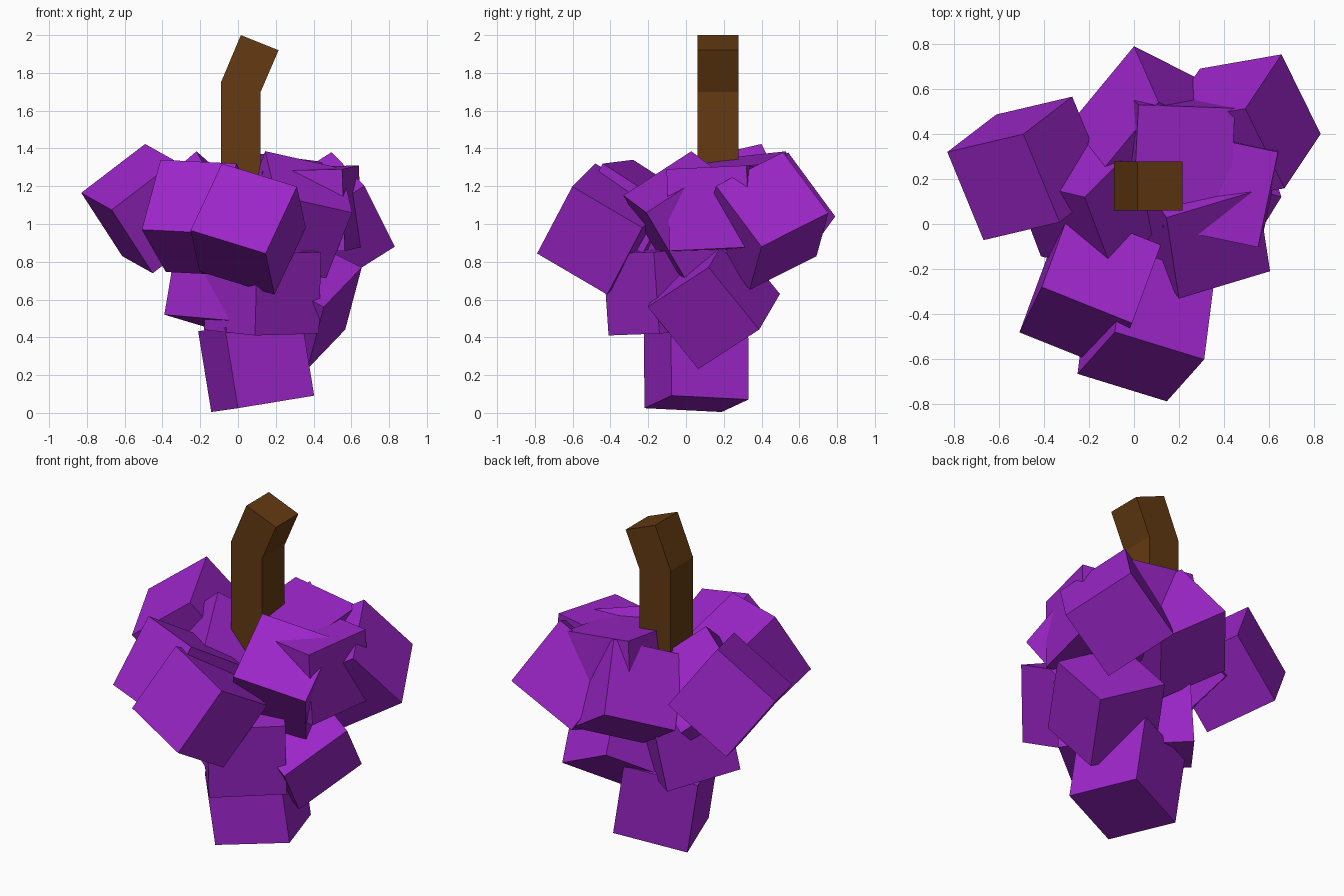
import bpy, bmesh
from mathutils import Vector, Matrix

if "Cube" in bpy.data.objects:
    bpy.data.objects.remove(bpy.data.objects["Cube"])

EDGE = 0.433


def material(name, rgb):
    m = bpy.data.materials.new(name)
    m.diffuse_color = (*rgb, 1)
    m.use_nodes = True
    m.node_tree.nodes["Principled BSDF"].inputs["Base Color"].default_value = m.diffuse_color
    return m


purple = material("grape purple", (0.33, 0.019, 0.58))
brown = material("stem brown", (0.125, 0.042, 0.006))


def add_object(name, bm, mat):
    bmesh.ops.recalc_face_normals(bm, faces=bm.faces)
    me = bpy.data.meshes.new(name)
    bm.to_mesh(me)
    bm.free()
    me.materials.append(mat)
    ob = bpy.data.objects.new(name, me)
    bpy.context.collection.objects.link(ob)


def grape(name, corner, a, b):
    """Cube from one corner and two edge directions (third is their cross)."""
    u = Vector(a).normalized()
    w = u.cross(Vector(b)).normalized()
    v = w.cross(u)
    centre = Vector(corner) + (u + v + w) * EDGE / 2
    rot = Matrix((u, v, w)).transposed().to_4x4()
    bm = bmesh.new()
    bmesh.ops.create_cube(bm, size=EDGE, matrix=Matrix.Translation(centre) @ rot)
    add_object(name, bm, purple)


# Grapes: corner, first edge, second edge
grapes = {
    "bottom": ((0, -.22, .025), (.395, .14, .065), (-.14, .42, -.02)),
    "front": ((-.085, -.48, 1.32), (.39, -.12, -.12), (-.165, -.19, -.36)),
    "front_left": ((-.41, -.28, 1.34), (.4, -.16, -.02), (-.1, -.205, -.375)),
    "left": ((-.83, .32, 1.165), (.34, .08, .26), (.16, -.39, -.09)),
    "back_right": ((.83, .4, .88), (-.16, -.24, .32), (-.17, .36, .17)),
    "back": ((0, .79, 1.04), (.11, -.25, .34), (-.26, -.315, -.147)),
    "top": ((.02, .53, 1.385), (.42, -.015, -.055), (0, -.43, -.05)),
    "right": ((.64, .32, 1.31), (-.09, -.43, -.02), (-.42, .09, -.01)),
    "front_right": ((.605, -.21, 1.06), (-.4, -.12, .09), (-.045, .36, .23)),
    "lower_right": ((.655, .12, .77), (-.085, .26, -.32), (-.2, -.32, -.21)),
    "lower_front": ((.09, -.41, .41), (.34, .27, .01), (-.27, .34, .03)),
    "lower_left": ((-.39, .03, .52), (.34, -.27, -.03), (.29, .31, -.08)),
    "upper_left": ((-.22, .12, 1.385), (.26, .26, -.23), (.13, -.34, -.24)),
}
for key, (corner, a, b) in grapes.items():
    grape("grape_" + key, corner, a, b)

# Bent square stem: x/z sections joined along the path
sections = [((-.09, 1.05), (.12, 1.05)), ((-.09, 1.75), (.12, 1.70)), ((.015, 2.0), (.215, 1.92))]
bm = bmesh.new()
rings = []
for (x0, z0), (x1, z1) in sections:
    rings.append([bm.verts.new(p) for p in
                  ((x0, .06, z0), (x1, .06, z1), (x1, .277, z1), (x0, .277, z0))])
for lo, hi in zip(rings, rings[1:]):
    for i in range(4):
        j = (i + 1) % 4
        bm.faces.new((lo[i], lo[j], hi[j], hi[i]))
bm.faces.new(rings[0])
bm.faces.new(rings[-1])
add_object("stem", bm, brown)
